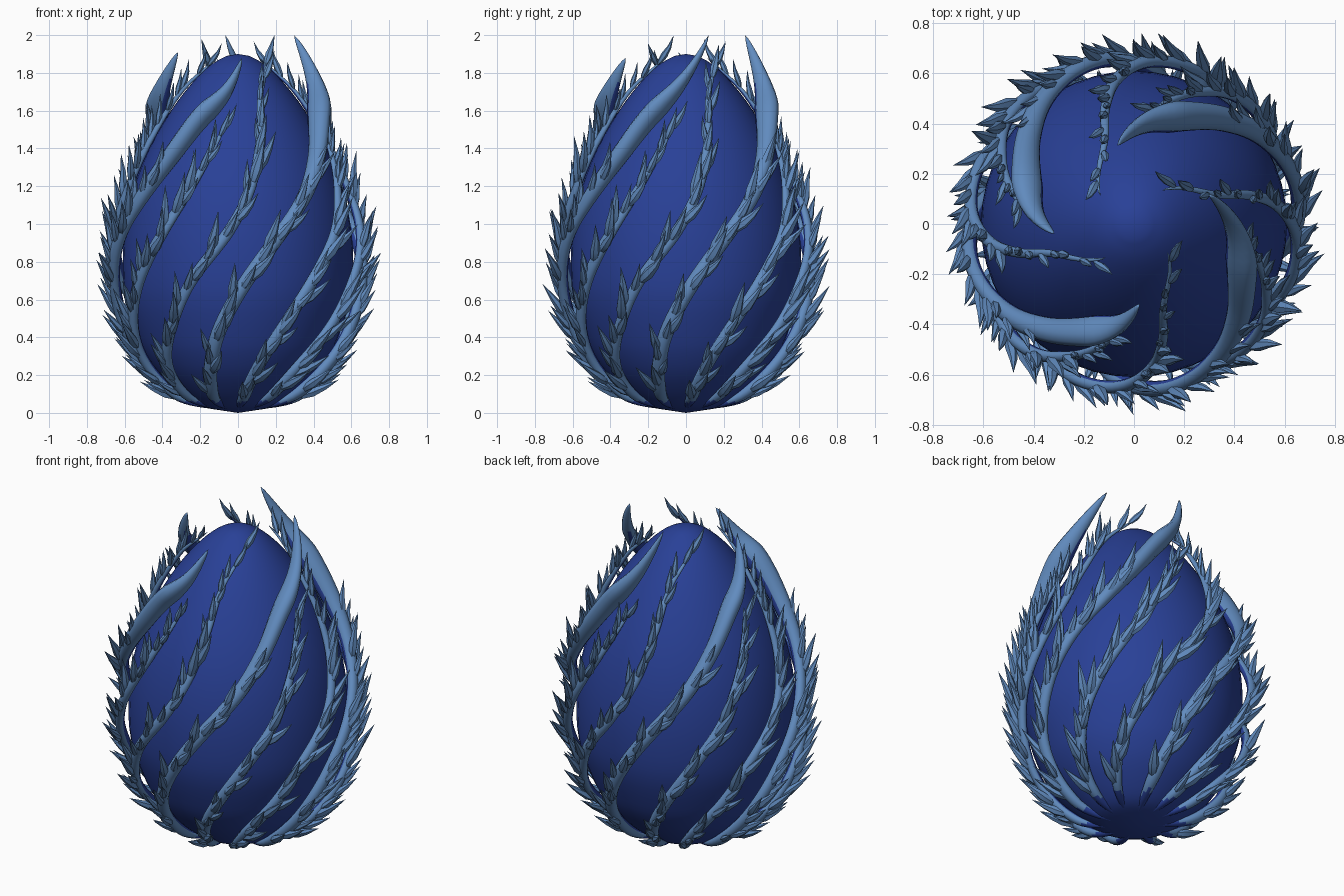
import bpy, bmesh, math, random
from mathutils import Vector

if "Cube" in bpy.data.objects:
    bpy.data.objects.remove(bpy.data.objects["Cube"])

random.seed(4)

def material(name, col):
    m = bpy.data.materials.new(name)
    m.diffuse_color = (*col, 1)
    m.use_nodes = True
    m.node_tree.nodes["Principled BSDF"].inputs["Base Color"].default_value = m.diffuse_color
    return m

DARK = material("deep blue", (0.022, 0.052, 0.31))
LIGHT = material("steel blue", (0.12, 0.26, 0.52))

def finish(bm, name, mats):
    bmesh.ops.recalc_face_normals(bm, faces=bm.faces)
    me = bpy.data.meshes.new(name)
    bm.to_mesh(me)
    bm.free()
    ob = bpy.data.objects.new(name, me)
    bpy.context.collection.objects.link(ob)
    for m in mats:
        me.materials.append(m)
    bpy.context.view_layer.objects.active = ob
    ob.select_set(True)
    bpy.ops.object.shade_smooth_by_angle(angle=math.radians(50))
    ob.select_set(False)

def spline(pts, u):
    """Catmull-Rom through tuples, u in 0..1."""
    n = len(pts) - 1
    i = min(int(u * n), n - 1)
    t = u * n - i
    p = [Vector(pts[max(0, min(n, i + k))]) for k in (-1, 0, 1, 2)]
    return 0.5 * (2 * p[1] + (p[2] - p[0]) * t + (2 * p[0] - 5 * p[1] + 4 * p[2] - p[3]) * t * t
                  + (3 * p[1] - p[0] - 3 * p[2] + p[3]) * t ** 3)

def loft(bm, rings, base, tip, mat_rule):
    """Skin rings of points, closed with a base point and a tip point."""
    vr = [[bm.verts.new(p) for p in r] for r in rings]
    b, t = bm.verts.new(base), bm.verts.new(tip)
    n = len(vr[0])
    for k in range(n):
        j = (k + 1) % n
        faces = [bm.faces.new((b, vr[0][j], vr[0][k])), bm.faces.new((t, vr[-1][k], vr[-1][j]))]
        for a, c in zip(vr, vr[1:]):
            faces.append(bm.faces.new((a[k], a[j], c[j], c[k])))
        for f in faces:
            f.material_index = mat_rule(k, f.calc_center_median())

# Egg: lathed profile (radius, height)
PROFILE = [(.10, .015), (.2, .035), (.29, .09), (.40, .19), (.475, .29), (.53, .40), (.595, .6),
           (.61, .8), (.595, 1.0), (.55, 1.2), (.47, 1.4), (.355, 1.6), (.24, 1.75), (.14, 1.845), (.06, 1.89)]
bm = bmesh.new()
rings = []
for s in range(43):
    r, z = spline(PROFILE, s / 42)
    rings.append([(r * math.cos(a), r * math.sin(a), z) for a in (k * math.tau / 48 for k in range(48))])
loft(bm, rings, (0, 0, 0), (0, 0, 1.9), lambda k, c: 0)
finish(bm, "egg", [DARK])

# Vine paths: (height, radius, angle in degrees)
def horn_path(end_angle, end_z):
    return [(.03, .13, -118), (.09, .32, -114), (.25, .49, -107), (.45, .60, -99), (.7, .655, -86),
            (.92, .66, -72), (1.15, .615, -55), (1.35, .55, -41), (1.55, .475, -26),
            (1.75 - (2 - end_z) * .4, .405, -10 + end_angle * .3), (end_z, .32, end_angle)]

THIN = [(.03, .13, -150), (.09, .32, -147), (.25, .49, -139), (.45, .60, -126), (.7, .655, -112),
        (.95, .65, -95), (1.2, .58, -83), (1.45, .475, -76), (1.7, .325, -68), (1.88, .175, -40)]
SHORT = [(.03, .13, -88), (.09, .32, -84), (.25, .49, -77), (.45, .60, -67), (.7, .655, -53),
         (.95, .65, -38), (1.2, .58, -25), (1.38, .51, -16), (1.54, .44, -8)]

def frame(path, u, turn):
    def pos(v):
        z, r, a = spline(path, max(0, min(1, v)))
        a = math.radians(a) + turn
        return Vector((r * math.cos(a), r * math.sin(a), z))
    p = pos(u)
    t = (pos(u + .01) - pos(u - .01)).normalized()
    n = Vector((p.x, p.y, (p.z - .8) * .3))
    n = (n - t * n.dot(t)).normalized()
    return p, t, n, t.cross(n)

def thorn(bm, p, t, n, side, lean, size):
    """Flattened hooked spike growing forward and outward from the vine."""
    d = (t * .95 + n * (.42 - .25 * abs(lean)) + side * lean).normalized()
    across = d.cross(n).normalized()
    up = across.cross(d)
    rings = []
    for q, w in ((0, .75), (.3, 1), (.65, .62)):
        c = p + d * size * q + Vector((0, 0, size * .15 * q * q))
        rings.append([c + (across * math.cos(a) * 1.1 + up * math.sin(a) * .95) * w * size * .14
                      for a in (k * math.tau / 6 for k in range(6))])
    tip = p + d * size + Vector((0, 0, size * .22)) + n * size * .06
    loft(bm, rings, p - d * size * .2, tip, lambda k, c: 1)

def vine(name, path, turn, width, horn=False):
    bm = bmesh.new()
    rings = []
    steps = 60
    for s in range(steps):
        u = s / steps
        p, t, n, side = frame(path, u, turn)
        w = width * min(1, .35 + u * 5)
        h = w * .85
        if horn:   # swells into a smooth, deep blade at the top
            k = max(0, min(1, (u - .55) / .3))
            w += k * .012
            h += k * .042
            fade = min(1, ((1 - u) / .17)) ** .85
        else:
            fade = min(1, (1 - u) / .45) ** .6
        w, h = w * fade, h * fade
        rings.append([p + side * w * math.cos(a) + n * h * (math.sin(a) if math.sin(a) > 0 else .95 * math.sin(a))
                      for a in (k * math.tau / 10 for k in range(10))])
    # inner faces and the root are dark
    loft(bm, rings, frame(path, 0, turn)[0], frame(path, 1, turn)[0],
         lambda k, c: 0 if (k in (6, 7, 8) and (not horn or c.z < 1.75)) or c.z < .06 else 1)
    count, last = (20, .66) if horn else (27, .97)
    for i in range(count):
        u = .13 + (last - .13) * i / (count - 1) + random.uniform(-.008, .008)
        p, t, n, side = frame(path, u, turn)
        lean = (-.32, .05, .32, -.05)[i % 4] + random.uniform(-.1, .1)
        size = random.uniform(.14, .2) * (1 if u < .75 or horn else .7)
        thorn(bm, p + n * width * .3 + side * lean * width, t, n, side, lean, size)
    finish(bm, name, [DARK, LIGHT])

# Four-fold swirl of horned, thin and short vines
ENDS = [(22, 2.0), (12, 2.0), (7, 1.91), (4, 1.88)]
for q in range(4):
    turn = q * math.pi / 2
    vine(f"horned_vine_{q + 1}", horn_path(*ENDS[q]), turn, .038, True)
    vine(f"thin_vine_{q + 1}", THIN, turn, .031)
    vine(f"short_vine_{q + 1}", SHORT, turn, .033)
